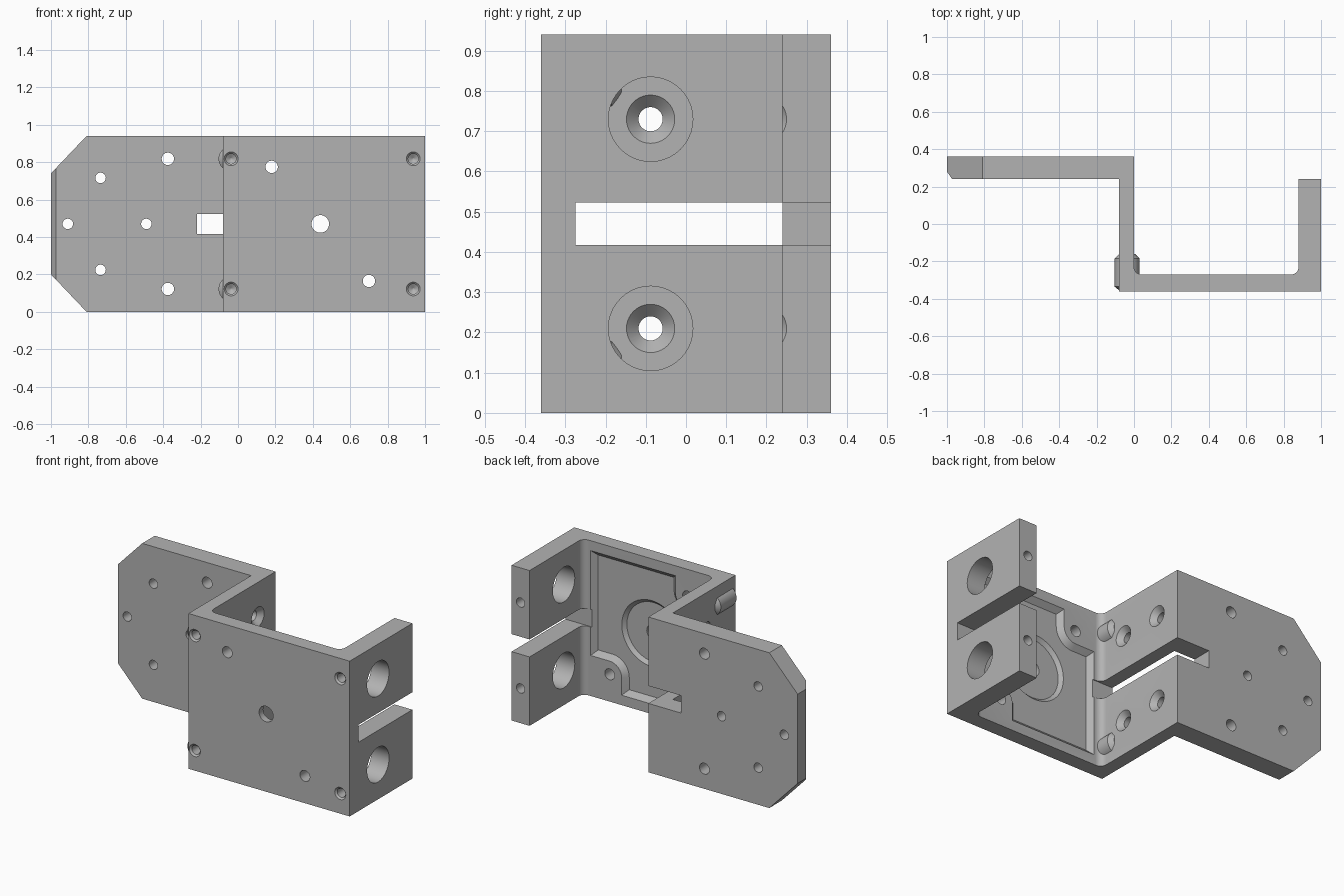
import bpy, bmesh, math
from mathutils import Vector

if "Cube" in bpy.data.objects:
    bpy.data.objects.remove(bpy.data.objects["Cube"], do_unlink=True)

H = 0.94      # height
MID = H / 2

steel = bpy.data.materials.new("plain_grey")
steel.use_nodes = True
grey = (0.45, 0.45, 0.45, 1)
steel.diffuse_color = grey
steel.node_tree.nodes["Principled BSDF"].inputs["Base Color"].default_value = grey


def loft(name, rings):
    """Closed solid through matching rings of 3D points."""
    bm = bmesh.new()
    loops = [[bm.verts.new(p) for p in ring] for ring in rings]
    n = len(loops[0])
    for a, b in zip(loops, loops[1:]):
        for i in range(n):
            j = (i + 1) % n
            bm.faces.new((a[i], a[j], b[j], b[i]))
    bm.faces.new(loops[0])
    bm.faces.new(loops[-1])
    bmesh.ops.recalc_face_normals(bm, faces=bm.faces)
    mesh = bpy.data.meshes.new(name)
    bm.to_mesh(mesh)
    bm.free()
    mesh.materials.append(steel)
    obj = bpy.data.objects.new(name, mesh)
    bpy.context.collection.objects.link(obj)
    return obj


def lathe(name, axis, a, b, stations, sides=40):
    """Turned solid along x or y; a, b place its axis, stations are (position, radius)."""
    rings = []
    for t, r in stations:
        ring = []
        for i in range(sides):
            ang = math.tau * i / sides
            u, v = a + r * math.cos(ang), b + r * math.sin(ang)
            ring.append((t, u, v) if axis == "x" else (u, t, v))
        rings.append(ring)
    return loft(name, rings)


def prism_z(name, outline, low, high):
    return loft(name, [[(x, y, z) for x, y in outline] for z in (low, high)])


def prism_y(name, outline, low, high):
    return loft(name, [[(x, y, z) for x, z in outline] for y in (low, high)])


def arc(cx, cy, r, start, end, steps=8):
    angs = [math.radians(start + (end - start) * i / steps) for i in range(steps + 1)]
    return [(cx + r * math.cos(t), cy + r * math.sin(t)) for t in angs]


def combine(tool, operation="DIFFERENCE"):
    mod = bracket.modifiers.new(tool.name, "BOOLEAN")
    mod.operation = operation
    mod.solver = "EXACT"
    mod.object = tool
    bpy.context.view_layer.objects.active = bracket
    bpy.ops.object.modifier_apply(modifier=mod.name)
    bpy.data.objects.remove(tool, do_unlink=True)


def drill(axis, a, b, stations):
    combine(lathe("drill", axis, a, b, stations))


# Folded bracket section with rounded inside corners
section = [(-1, 0.36), (0, 0.36)]
section += arc(0.04, -0.23, 0.04, 180, 270)
section += arc(0.84, -0.23, 0.04, 270, 360)
section += [(0.88, 0.24), (1, 0.24), (1, -0.36), (-0.08, -0.36),
            (-0.08, 0.24), (-0.972, 0.24), (-1, 0.28)]
bracket = prism_z("mounting_bracket", section, 0, H)

# Clipped corners of the wing plate
for side in (-1, 1):
    corner = [(-1.1, MID + side * 0.165), (-0.71, MID + side * 0.575),
              (-1.1, MID + side * 0.575)]
    combine(prism_y("corner_cut", corner, 0.1, 0.5))

# Chamfered screw bosses in the web wall
for side in (-1, 1):
    boss = lathe("screw_boss", "y", -0.037, MID + side * 0.348,
                 [(-0.355, 0.042), (-0.335, 0.067), (-0.185, 0.067), (-0.16, 0.042)])
    combine(boss, "UNION")

# Horizontal slot through flange, web and wing
slot = [(-0.22, -0.275), (1.1, -0.275), (1.1, 0.45), (-0.22, 0.45)]
combine(prism_z("slot_cut", slot, 0.417, 0.523))


# Bevelled pocket behind the front plate, stepped around two screw holes
def pocket_ring(inset, y):
    hx, hz = 0.388 - inset, 0.41 - inset
    step = arc(-0.26, 0.305, 0.08 + inset, -90, 0)
    half = [(-hx, step[0][1])] + step + [(step[-1][0], hz), (hx, hz)]
    full = half + [(-x, -z) for x, z in half]
    return [(0.44 + x, y, MID + z) for x, z in full]


combine(loft("pocket_cut", [pocket_ring(-0.01, -0.26), pocket_ring(0.03, -0.30)]))
drill("y", 0.44, MID, [(-0.32, 0.18), (-0.29, 0.21)])

# Through holes in the front plate
for x, z, r in ((0.18, 0.775, 0.033), (0.44, MID, 0.047), (0.70, 0.165, 0.033)):
    drill("y", x, z, [(-0.5, r), (-0.2, r)])

# Through holes in the wing plate
for x, dz, r in ((-0.375, 0.348, 0.033), (-0.735, 0.246, 0.028)):
    for side in (-1, 1):
        drill("y", x, MID + side * dz, [(0.1, r), (0.5, r)])
for x in (-0.91, -0.49):
    drill("y", x, MID, [(0.1, 0.028), (0.5, 0.028)])

for side in (-1, 1):
    # Blind screw holes in the front face
    for x in (-0.037, 0.937):
        drill("y", x, MID + side * 0.348,
              [(-0.37, 0.047), (-0.35, 0.027), (-0.21, 0.027), (-0.195, 0.004)])
    z = MID + side * 0.26
    # Access hole and end hole in the side flange
    drill("x", -0.088, z, [(0.8, 0.105), (1.1, 0.105)])
    drill("y", 0.94, z, [(0.12, 0.004), (0.135, 0.028), (0.3, 0.028)])
    # Countersunk holes in the web
    for y in (-0.088, 0.19):
        drill("x", y, z, [(-0.2, 0.03), (-0.03, 0.03), (0, 0.06), (0.02, 0.06)])

# Smooth bores and fillets, sharp plate edges
bpy.ops.object.select_all(action="DESELECT")
bracket.select_set(True)
bpy.context.view_layer.objects.active = bracket
bpy.ops.object.shade_smooth_by_angle(angle=math.radians(30))
